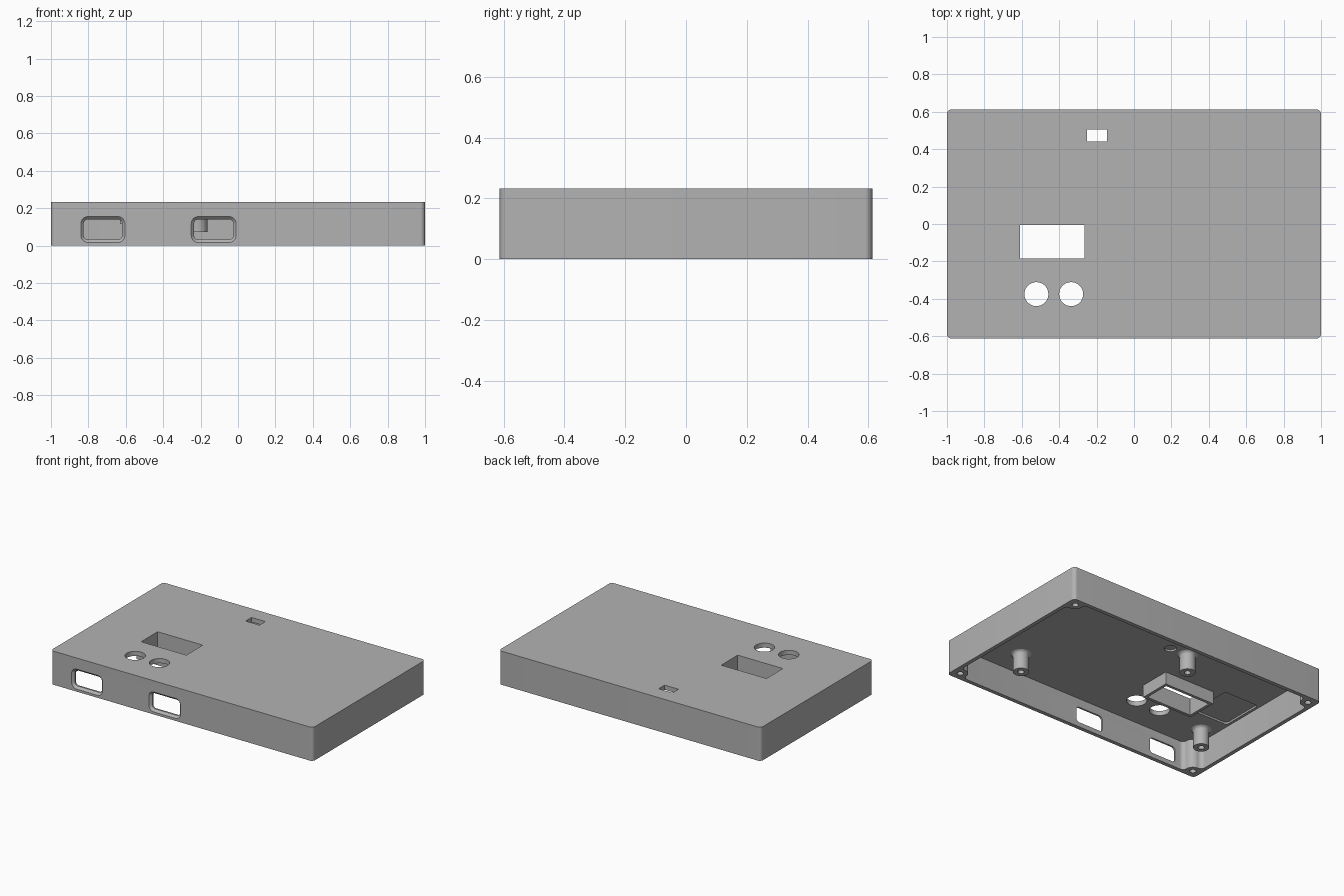
import bpy, bmesh
from math import sin, cos, pi, radians

cube = bpy.data.objects.get("Cube")
if cube:
    bpy.data.objects.remove(cube, do_unlink=True)

grey = bpy.data.materials.new("plain_grey")
grey.use_nodes = True
grey.diffuse_color = (0.45, 0.45, 0.45, 1)
grey.node_tree.nodes["Principled BSDF"].inputs["Base Color"].default_value = (0.45, 0.45, 0.45, 1)

HX, HY, H = 1.0, 0.613, 0.232      # outer half sizes and height
WALL, CEIL = 0.027, 0.2            # wall thickness, underside of the lid


def loft(name, rings, caps=True):
    """Skin a list of equal rings; without caps the last ring joins the first."""
    bm = bmesh.new()
    vs = [[bm.verts.new(p) for p in ring] for ring in rings]
    n = len(vs[0])
    pairs = list(zip(vs, vs[1:])) + ([] if caps else [(vs[-1], vs[0])])
    for a, b in pairs:
        for i in range(n):
            j = (i + 1) % n
            bm.faces.new((a[i], a[j], b[j], b[i]))
    if caps:
        bm.faces.new(vs[0])
        bm.faces.new(vs[-1])
    bmesh.ops.recalc_face_normals(bm, faces=bm.faces)
    me = bpy.data.meshes.new(name)
    bm.to_mesh(me)
    bm.free()
    me.materials.append(grey)
    ob = bpy.data.objects.new(name, me)
    bpy.context.collection.objects.link(ob)
    return ob


def circle(x, y, r, n=32):
    return [(x + r * cos(2 * pi * i / n), y + r * sin(2 * pi * i / n)) for i in range(n)]


def rect(x0, x1, y0, y1):
    return [(x0, y0), (x1, y0), (x1, y1), (x0, y1)]


def round_rect(x0, x1, y0, y1, r, n=8):
    pts = []
    centres = [(x1 - r, y1 - r), (x0 + r, y1 - r), (x0 + r, y0 + r), (x1 - r, y0 + r)]
    for k, (cx, cy) in enumerate(centres):
        for i in range(n + 1):
            a = pi / 2 * (k + i / n)
            pts.append((cx + r * cos(a), cy + r * sin(a)))
    return pts


def at(plan, z):
    return [(x, y, z) for x, y in plan]


def prism(name, plan, z0, z1):
    return loft(name, [at(plan, z0), at(plan, z1)])


def cut(target, cutter):
    cutter.hide_render = True
    mod = target.modifiers.new("cut", "BOOLEAN")
    mod.operation, mod.solver, mod.object = "DIFFERENCE", "EXACT", cutter
    bpy.context.view_layer.objects.active = target
    bpy.ops.object.modifier_apply(modifier=mod.name)
    bpy.data.objects.remove(cutter, do_unlink=True)


def smooth(ob):
    ob.data.shade_smooth()
    ob.data.set_sharp_from_angle(angle=radians(30))


# Cavity outline: each corner wraps around a screw boss with fillets to the walls
b, boss, fil, steps = 0.03, 0.05, 0.03, 8
p = b + boss + fil
corner = [(p + fil * cos(a), fil + fil * sin(a))
          for a in (-pi / 2 - pi / 2 * i / steps for i in range(steps))]
half_arc = [(b + boss * cos(a), b + boss * sin(a))
            for a in (pi / 2 * i / steps for i in range(steps + 1))]
corner = corner + half_arc + [(v, u) for u, v in reversed(corner)]
ix, iy = HX - WALL, HY - WALL
signs = [(1, 1), (-1, 1), (-1, -1), (1, -1)]
cavity_plan = []
for sx, sy in signs:
    run = corner[::-1] if sx * sy > 0 else corner
    cavity_plan += [(sx * (ix - u), sy * (iy - v)) for u, v in run]

# Shell with hollow underside
shell = prism("enclosure_shell", round_rect(-HX, HX, -HY, HY, 0.025), 0, H)
cut(shell, prism("cavity", cavity_plan, -0.1, CEIL))
for sx, sy in signs:
    cut(shell, prism("screw_hole", circle(sx * (ix - b), sy * (iy - b), 0.02, 24), -0.1, 0.16))

# Openings in the lid
display = (-0.61, -0.265, -0.185, -0.005)
cut(shell, prism("display_opening", rect(*display), 0.1, 0.4))
cut(shell, prism("switch_opening", rect(-0.25, -0.145, 0.44, 0.505), 0.1, 0.4))
for x in (-0.522, -0.336):
    cut(shell, prism("button_hole", circle(x, -0.375, 0.064, 48), 0.1, 0.4))

# Shallow recesses under the lid
cut(shell, prism("sensor_recess", circle(-0.08, 0.256, 0.038), 0.1, CEIL + 0.013))
cut(shell, prism("board_recess", round_rect(-0.955, -0.69, -0.245, 0.06, 0.02), 0.1, CEIL + 0.013))

# Port windows in the front wall, flared outward
flare = 0.015
for x0, x1 in ((-0.825, -0.62), (-0.235, -0.025)):
    stations = [(-HY - 0.1, flare)]
    for i in range(7):
        a = pi / 2 * i / 6
        stations.append((-HY + flare * sin(a), flare * (1 - sin(a)) if i == 0 else flare * (1 - cos(pi / 2 - a))))
    stations.append((-HY + 0.1, 0))
    rings = [[(x, y, z) for x, z in round_rect(x0 - e, x1 + e, 0.032 - e, 0.14 + e, 0.022 + e)]
             for y, e in stations]
    cut(shell, loft("port_window", rings))
smooth(shell)

# Frame hanging around the display opening
x0, x1, y0, y1 = display
outer = rect(x0 - 0.02, x1 + 0.02, y0 - 0.02, y1 + 0.02)
inner = rect(*display)
loft("display_frame", [at(outer, CEIL), at(outer, 0.115), at(inner, 0.115), at(inner, CEIL)], caps=False)

# Board standoffs with blind holes and flared roots
profile = [(0.02, 0.15), (0.02, 0.073), (0.05, 0.073), (0.05, 0.18),
           (0.052, 0.188), (0.057, 0.195), (0.066, CEIL), (0.066, 0.205)]
for name, x, y in (("left_standoff", 0.585, -0.395), ("right_standoff", -0.876, -0.395),
                   ("back_standoff", -0.213, 0.263)):
    smooth(loft(name, [at(circle(x, y, r), z) for r, z in profile]))
